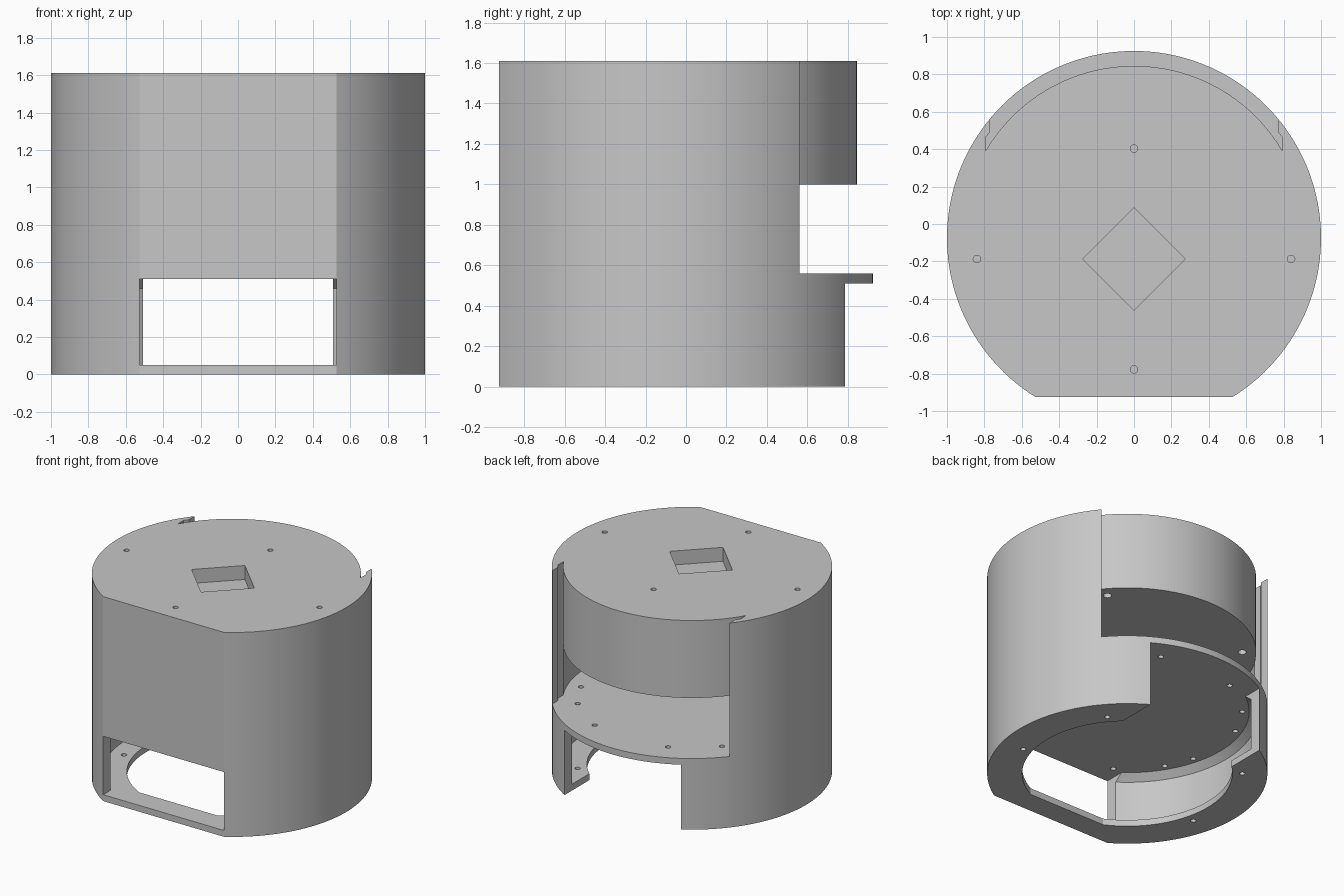
import bpy, bmesh, math

cube = bpy.data.objects.get("Cube")
if cube:
    bpy.data.objects.remove(cube)

CY = -0.075          # y of the cylinder axis
HEIGHT = 1.61
INNER = 0.922        # cavity radius
SHELF = 0.92         # shelf radius
FLAT = 0.85          # distance of the front flat from the axis

mat = bpy.data.materials.new("plain grey")
mat.use_nodes = True
grey = (0.57, 0.57, 0.57, 1)
mat.diffuse_color = grey
mat.node_tree.nodes["Principled BSDF"].inputs["Base Color"].default_value = grey


def arc(r, start, end, n):
    return [(r * math.cos(start + (end - start) * i / n),
             r * math.sin(start + (end - start) * i / n)) for i in range(n + 1)]


def d_shape(r, flat, n=120):
    """Circle with its front cut off straight."""
    a = math.asin(flat / r)
    return arc(r, -a, math.pi + a, n)


def box(x, y0, y1):
    return [(-x, y0), (x, y0), (x, y1), (-x, y1)]


def circle(x, y, r, n=20):
    return [(x + px, y + py) for px, py in arc(r, 0, math.tau, n)[:-1]]


def loft(bm, layers):
    """Closed solid through (z, outline) layers, around the axis."""
    rings = [[bm.verts.new((x, y + CY, z)) for x, y in pts] for z, pts in layers]
    for low, high in zip(rings, rings[1:]):
        for i in range(len(low)):
            j = (i + 1) % len(low)
            bm.faces.new((low[i], low[j], high[j], high[i]))
    bm.faces.new(rings[0][::-1])
    bm.faces.new(rings[-1])


def make(name, solids):
    bm = bmesh.new()
    for layers in solids:
        loft(bm, layers)
    bmesh.ops.recalc_face_normals(bm, faces=bm.faces)
    mesh = bpy.data.meshes.new(name)
    bm.to_mesh(mesh)
    bm.free()
    ob = bpy.data.objects.new(name, mesh)
    bpy.context.collection.objects.link(ob)
    return ob


def prism(pts, z0, z1):
    return [(z0, pts), (z1, pts)]


def ring_holes(angles, z0, z1, r):
    return [prism(circle(0.82 * math.cos(math.radians(a)),
                         0.82 * math.sin(math.radians(a)), r), z0, z1)
            for a in angles]


# Solid body with a flat front
body = make("housing", [prism(d_shape(1, FLAT), 0, HEIGHT)])
body.data.materials.append(mat)

inner = d_shape(INNER, FLAT - 0.08)
cutters = []

# Lower bay, chamfered under its ceiling, and the two upper bays
cutters.append(make("lower_bay_cutter", [
    [(0.05, inner), (0.46, inner), (0.51, d_shape(0.87, 0.72))]]))
cutters.append(make("upper_bays_cutter", [
    prism(inner, 0.56, 1.0), prism(inner, 1.04, 1.535)]))

# Base opening, back opening and front window
cutters.append(make("base_hole_cutter", [prism(d_shape(0.75, 0.67), -0.1, 0.2)]))
cutters.append(make("back_slot_cutter", [prism(box(0.507, 0.1, 1.5), -0.1, 0.51)]))
cutters.append(make("window_cutter", [prism(box(0.527, -1.2, -0.69), 0.05, 0.51)]))

# Upper back opening: removes the wall but leaves round shelf edges and door lips
start = math.acos(0.795 / SHELF)
lune = arc(SHELF, start, math.pi - start, 80)
lune += [(-0.795, 0.535), (-0.772, 0.565), (-0.772, 1.2),
         (0.772, 1.2), (0.772, 0.565), (0.795, 0.535)]
cutters.append(make("back_opening_cutter", [prism(lune, 0.56, 1.8)]))

# Diamond opening and screw holes in the top
MID = -0.112
diamond = [(0.273, MID), (0, MID + 0.273), (-0.273, MID), (0, MID - 0.273)]
top_holes = [circle(x, MID + y, 0.02)
             for x, y in ((0.84, 0), (-0.84, 0), (0, 0.59), (0, -0.59))]
cutters.append(make("top_holes_cutter",
                    [prism(p, 1.5, 1.7) for p in [diamond] + top_holes]))

# Screw holes in the shelves and base, mirrored left to right
def mirrored(angles):
    return [m for a in angles for m in (a, 180 - a)]


cutters.append(make("shelf_holes_cutter",
                    ring_holes(mirrored((20, 40, 67, -15, -31, -57)), 0.48, 0.6, 0.02)
                    + ring_holes(mirrored((40,)), 0.95, 1.1, 0.03)
                    + ring_holes(mirrored((40, -15)), -0.1, 0.1, 0.02)))

# Apply every cut
bpy.context.view_layer.objects.active = body
body.select_set(True)
for cutter in cutters:
    cutter.hide_render = True
    mod = body.modifiers.new(cutter.name, 'BOOLEAN')
    mod.operation = 'DIFFERENCE'
    mod.solver = 'EXACT'
    mod.object = cutter
    bpy.ops.object.modifier_apply(modifier=mod.name)
    bpy.data.objects.remove(cutter)

bpy.ops.object.shade_smooth_by_angle(angle=math.radians(25))
